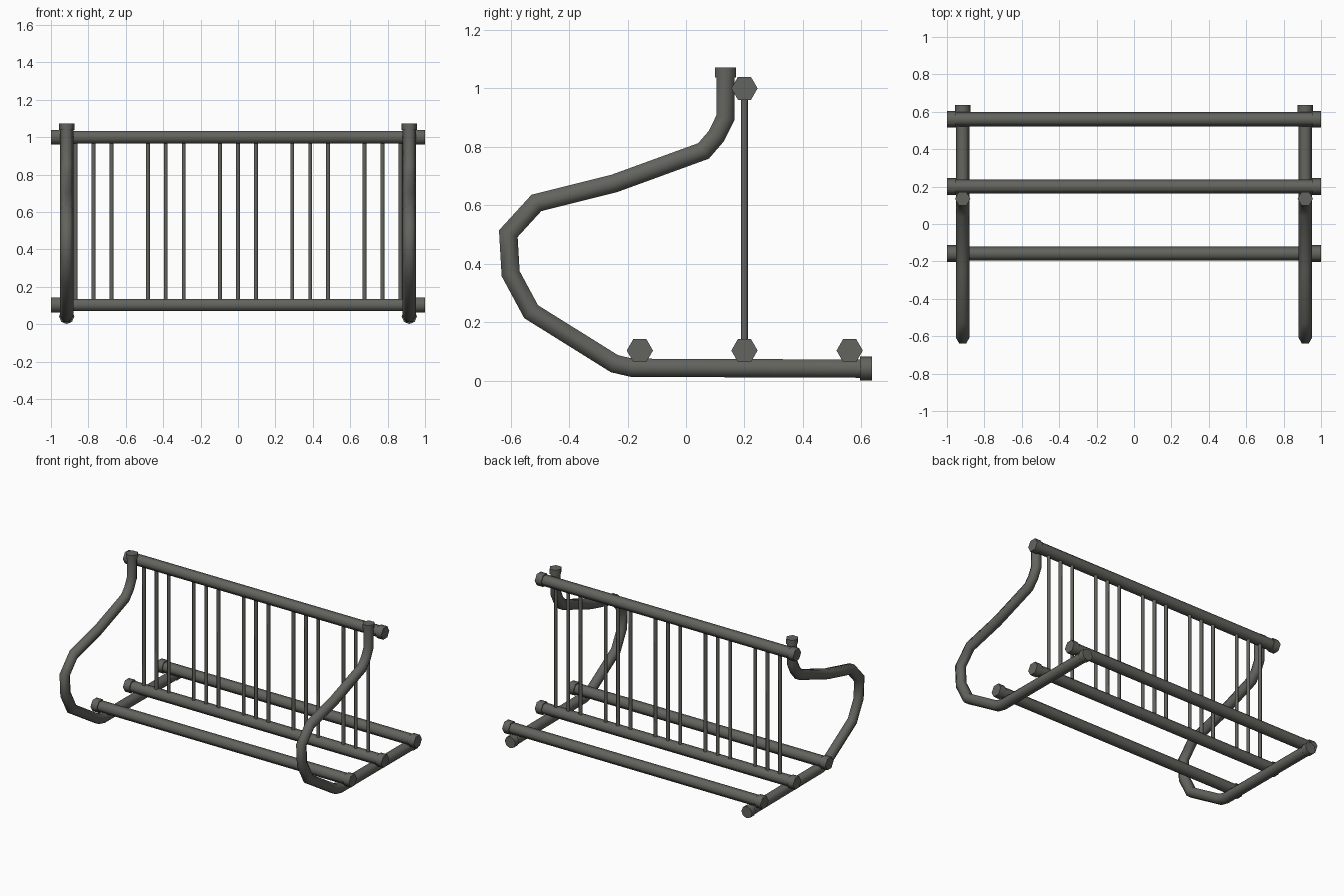
import bpy, bmesh, math
from mathutils import Vector

cube = bpy.data.objects.get("Cube")
if cube:
    bpy.data.objects.remove(cube)

# Dark grey painted steel
steel = bpy.data.materials.new("dark_grey_steel")
steel.use_nodes = True
colour = (0.125, 0.125, 0.112, 1)
steel.diffuse_color = colour
steel.node_tree.nodes["Principled BSDF"].inputs["Base Color"].default_value = colour


def tube(name, path, radius, side, sides=6):
    """Sweep a polygon along a planar path; `side` is normal to its plane."""
    pts, side = [Vector(p) for p in path], Vector(side)
    bm, rings = bmesh.new(), []
    for i, p in enumerate(pts):
        before = (p - pts[i - 1]).normalized() if i else None
        after = (pts[i + 1] - p).normalized() if i < len(pts) - 1 else None
        tangent = ((before or after) + (after or before)).normalized()
        up = tangent.cross(side)
        mitre = 1 / tangent.dot(before or after)
        ring = []
        for k in range(sides):
            a = math.tau * k / sides
            offset = side * math.cos(a) + up * math.sin(a) * mitre
            ring.append(bm.verts.new(p + offset * radius))
        rings.append(ring)
    for r, s in zip(rings, rings[1:]):
        for k in range(sides):
            n = (k + 1) % sides
            bm.faces.new((r[k], r[n], s[n], s[k]))
    bm.faces.new(rings[0])
    bm.faces.new(rings[-1])
    bmesh.ops.recalc_face_normals(bm, faces=bm.faces)
    mesh = bpy.data.meshes.new(name)
    bm.to_mesh(mesh)
    bm.free()
    mesh.materials.append(steel)
    obj = bpy.data.objects.new(name, mesh)
    bpy.context.collection.objects.link(obj)
    bpy.ops.object.select_all(action="DESELECT")
    obj.select_set(True)
    bpy.context.view_layer.objects.active = obj
    bpy.ops.object.shade_smooth_by_angle(angle=math.radians(65))
    return obj


X, Y = (1, 0, 0), (0, 1, 0)

# Bent side frames with end caps, as (y, z) points from the rear foot upwards
bend = [(0.60, 0.041), (-0.185, 0.044), (-0.245, 0.058), (-0.53, 0.236),
        (-0.60, 0.366), (-0.608, 0.503), (-0.512, 0.608), (-0.245, 0.675),
        (0.06, 0.786), (0.104, 0.837), (0.135, 0.90), (0.135, 1.05)]
for label, x in (("right", -0.916), ("left", 0.916)):
    tube(label + "_side_frame", [(x, y, z) for y, z in bend], 0.036, X)
    tube(label + "_top_cap", [(x, 0.135, 1.038), (x, 0.135, 1.072)], 0.041, X)
    tube(label + "_foot_cap", [(x, 0.595, 0.042), (x, 0.637, 0.042)], 0.041, X, 8)

# Long horizontal rails with a cap at each end
rails = {"front_rail": (-0.158, 0.103), "middle_rail": (0.2, 0.103),
         "rear_rail": (0.56, 0.103), "top_rail": (0.2, 1.0)}
for name, (y, z) in rails.items():
    tube(name, [(-0.97, y, z), (0.97, y, z)], 0.038, Y)
    for label, s in (("right", -1), ("left", 1)):
        tube(f"{name}_{label}_cap", [(s * 0.952, y, z), (s, y, z)], 0.045, Y)

# Upright rods in five groups of three
for group in range(-2, 3):
    for rod in (-1, 0, 1):
        x = group * 0.386 + rod * 0.096
        tube("upright_rod", [(x, 0.2, 0.1), (x, 0.2, 1.0)], 0.012, Y)
